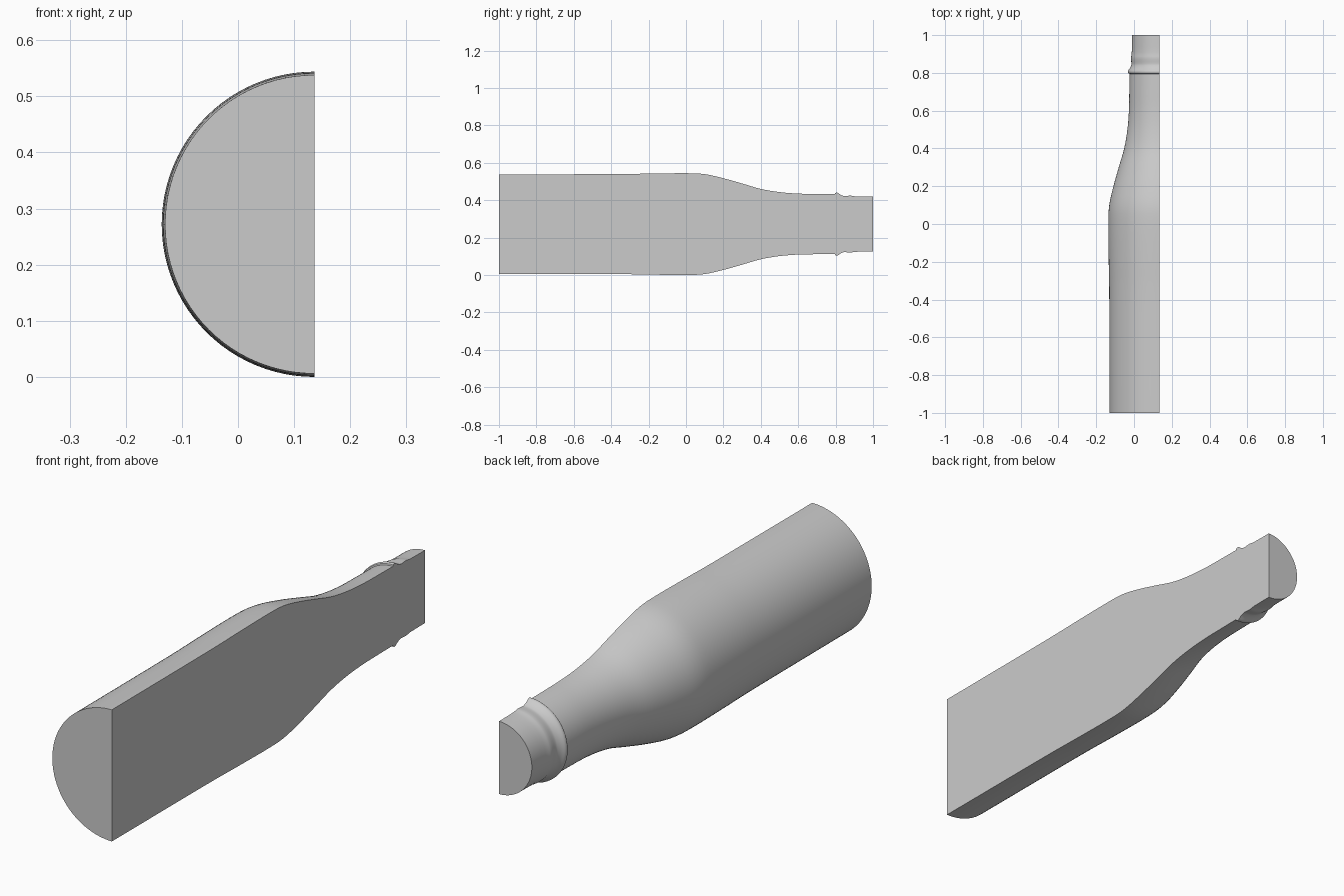
import bpy
import bmesh
from math import pi, radians
from mathutils import Vector

if "Cube" in bpy.data.objects:
    bpy.data.objects.remove(bpy.data.objects["Cube"])

AXIS = Vector((0.136, 0, 0.272))  # centre line of the half bottle
ARC_STEPS = 48

grey = bpy.data.materials.new("plain_grey")
grey.use_nodes = True
colour = (0.6, 0.6, 0.6, 1)
grey.diffuse_color = colour
grey.node_tree.nodes["Principled BSDF"].inputs["Base Color"].default_value = colour


def smooth_path(points, steps):
    """Catmull-Rom curve through (y, radius) points."""
    pts = [Vector(p) for p in points]
    pts = [2 * pts[0] - pts[1]] + pts + [2 * pts[-1] - pts[-2]]
    path = []
    for a, b, c, d in zip(pts, pts[1:], pts[2:], pts[3:]):
        for i in range(steps):
            t = i / steps
            path.append(0.5 * (2 * b + (c - a) * t + (2 * a - 5 * b + 4 * c - d) * t ** 2
                               + (3 * b - a - 3 * c + d) * t ** 3))
    return path + [pts[-2]]


# Body, shoulder and neck, then the lip ring and mouth
body = smooth_path([(-1, 0.266), (-0.4, 0.267), (-0.2, 0.270), (0, 0.272), (0.1, 0.267),
                    (0.2, 0.245), (0.3, 0.217), (0.4, 0.188), (0.5, 0.171),
                    (0.6, 0.163), (0.7, 0.161), (0.795, 0.160)], 4)
lip = smooth_path([(0.797, 0.165), (0.803, 0.168), (0.812, 0.167), (0.825, 0.158),
                   (0.838, 0.152), (0.85, 0.150), (0.88, 0.152), (0.91, 0.148),
                   (1, 0.147)], 3)

# Half revolution of the profile about the centre line
bm = bmesh.new()
profile = [bm.verts.new(AXIS + Vector((0, y, r))) for y, r in body + lip]
edges = [bm.edges.new(pair) for pair in zip(profile, profile[1:])]
bmesh.ops.spin(bm, geom=profile + edges, cent=AXIS, axis=(0, 1, 0),
               angle=-pi, steps=ARC_STEPS)

# Base, mouth and flat cut face
for on_plane in (lambda v: abs(v.co.y + 1) < 1e-5,
                 lambda v: abs(v.co.y - 1) < 1e-5,
                 lambda v: abs(v.co.x - AXIS.x) < 1e-5):
    rim = [e for e in bm.edges if e.is_boundary and all(on_plane(v) for v in e.verts)]
    bmesh.ops.contextual_create(bm, geom=rim)
bmesh.ops.recalc_face_normals(bm, faces=bm.faces)

mesh = bpy.data.meshes.new("half_bottle")
bm.to_mesh(mesh)
bm.free()
mesh.materials.append(grey)
bottle = bpy.data.objects.new("half_bottle", mesh)
bpy.context.collection.objects.link(bottle)
bpy.context.view_layer.objects.active = bottle
bottle.select_set(True)
bpy.ops.object.shade_smooth_by_angle(angle=radians(35))
